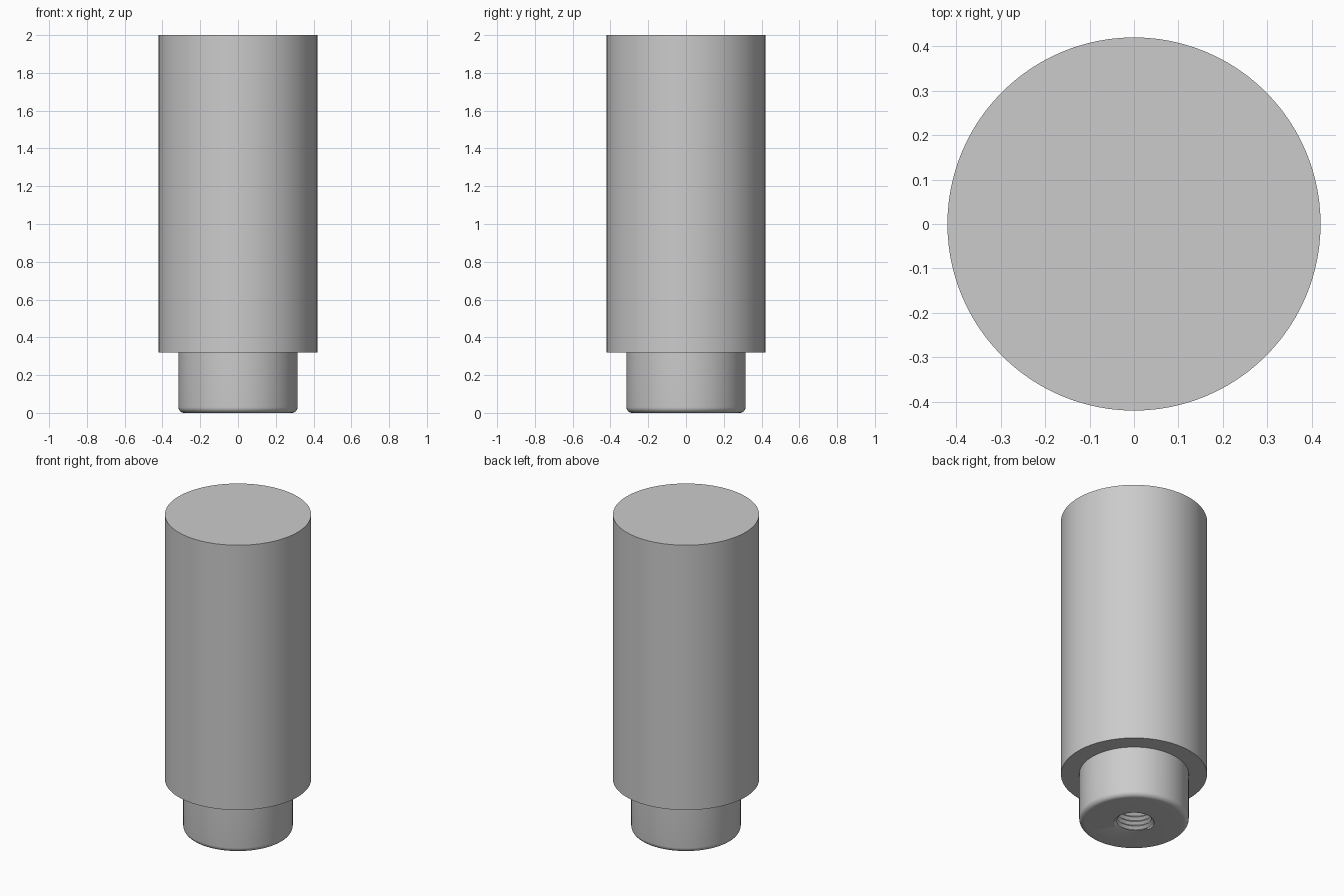
import bpy
import bmesh
from math import cos, sin, pi, tau, radians

SEGMENTS = 96
BODY_R, NECK_R, HOLE_R = 0.42, 0.315, 0.115
HEIGHT, SHOULDER, FILLET = 2.0, 0.32, 0.03
PITCH, THREAD_DEPTH, HOLE_DEPTH = 0.03, 0.017, 0.6

cube = bpy.data.objects.get("Cube")
if cube:
    bpy.data.objects.remove(cube, do_unlink=True)

grey = bpy.data.materials.new("plain grey")
grey.use_nodes = True
colour = (0.6, 0.6, 0.6, 1)
grey.diffuse_color = colour
grey.node_tree.nodes["Principled BSDF"].inputs["Base Color"].default_value = colour

bm = bmesh.new()


def add_row(point):
    """One open turn of vertices; point(t) gives radius and height."""
    row = []
    for j in range(SEGMENTS + 1):
        t = j / SEGMENTS
        r, z = point(t)
        row.append(bm.verts.new((r * cos(t * tau), r * sin(t * tau), z)))
    return row


def bridge(rows):
    for a, b in zip(rows, rows[1:]):
        for j in range(SEGMENTS):
            bm.faces.new((a[j], a[j + 1], b[j + 1], b[j]))


def cap(row):
    bm.faces.new(row[:-1])


# Stepped outside: hole mouth, rounded neck edge, shoulder, body
profile = [(HOLE_R, 0)]
for k in range(9):
    a = k / 8 * pi / 2
    profile.append((NECK_R - FILLET + FILLET * sin(a), FILLET - FILLET * cos(a)))
profile += [(NECK_R, SHOULDER), (BODY_R, SHOULDER), (BODY_R, HEIGHT)]
outer = [add_row(lambda t, p=p: p) for p in profile]
bridge(outer)
cap(outer[-1])


# Helical thread, trimmed flat at the mouth and at the hole's end
def thread_point(i, t):
    z = (i / 2 + t - 1) * PITCH
    if z < 1e-5:
        return HOLE_R, 0
    if z > HOLE_DEPTH - 1e-5:
        return HOLE_R - THREAD_DEPTH, HOLE_DEPTH
    return HOLE_R - THREAD_DEPTH * (i % 2), z


turn_rows = round(2 * HOLE_DEPTH / PITCH) + 2
thread = [add_row(lambda t, i=i: thread_point(i, t)) for i in range(turn_rows + 1)]
bridge(thread)
cap(thread[-1])

bmesh.ops.remove_doubles(bm, verts=bm.verts, dist=1e-5)
bmesh.ops.recalc_face_normals(bm, faces=bm.faces)

mesh = bpy.data.meshes.new("threaded_post")
bm.to_mesh(mesh)
bm.free()
mesh.materials.append(grey)
post = bpy.data.objects.new("threaded_post", mesh)
bpy.context.collection.objects.link(post)

bpy.ops.object.select_all(action="DESELECT")
post.select_set(True)
bpy.context.view_layer.objects.active = post
bpy.ops.object.shade_smooth_by_angle(angle=radians(30))
